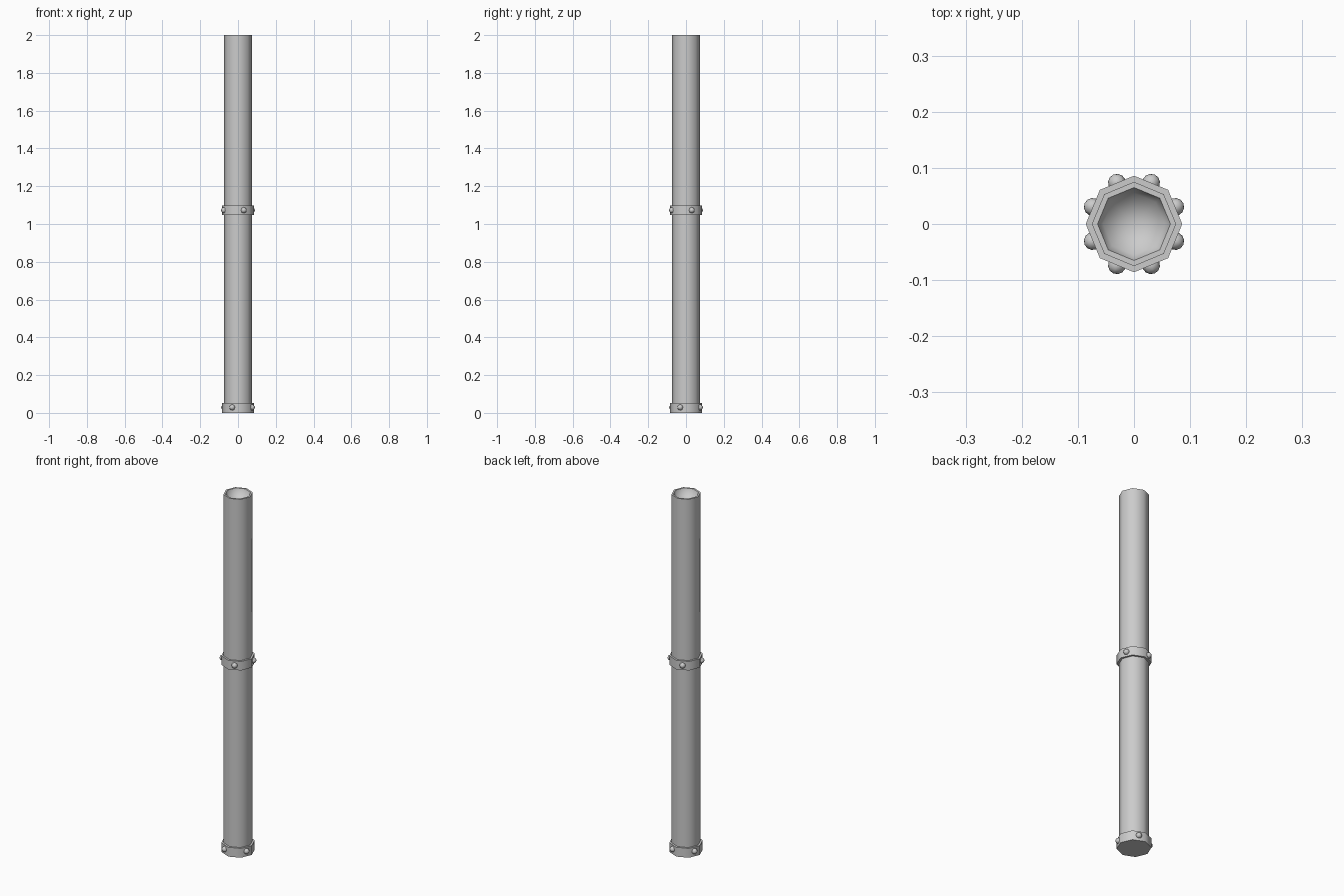
import bpy
from math import cos, sin, pi, radians

if "Cube" in bpy.data.objects:
    bpy.data.objects.remove(bpy.data.objects["Cube"])

SIDES = 8


def finish(obj):
    bpy.ops.object.select_all(action='DESELECT')
    obj.select_set(True)
    bpy.context.view_layer.objects.active = obj
    bpy.ops.object.shade_smooth_by_angle(angle=radians(60))


def lathe(name, profile):
    """Revolve (radius, z) points into an octagonal solid; radius 0 makes a pole."""
    verts, rings, faces = [], [], []
    for r, z in profile:
        n = 1 if r == 0 else SIDES
        start = len(verts)
        verts += [(r * cos(2 * pi * i / SIDES), r * sin(2 * pi * i / SIDES), z) for i in range(n)]
        rings.append([start + i % n for i in range(SIDES)])
    for a, b in zip(rings, rings[1:]):
        for i in range(SIDES):
            j = (i + 1) % SIDES
            quad = [a[i], a[j], b[j], b[i]]
            faces.append(list(dict.fromkeys(quad)))
    mesh = bpy.data.meshes.new(name)
    mesh.from_pydata(verts, [], faces)
    mesh.update()
    obj = bpy.data.objects.new(name, mesh)
    bpy.context.collection.objects.link(obj)
    finish(obj)


# Pipe with a recessed, dished open end
lathe("pipe", [(0, 0.01), (0.075, 0.01), (0.075, 2.0), (0.065, 2.0),
               (0.055, 1.97), (0, 1.95)])

# Collars, each with four rivets on alternate faces
for label, z0, z1, rivet_z, first in (("base", 0, 0.052, 0.029, 22.5),
                                      ("middle", 1.048, 1.098, 1.073, -22.5)):
    lathe(label + "_collar", [(0, z0), (0.086, z0), (0.086, z1), (0, z1)])
    for k in range(4):
        # base rivets sit at -22.5 degrees from each axis, middle ones at +22.5
        a = radians(-first + 90 * k)
        d = 0.086 * cos(pi / SIDES)
        bpy.ops.mesh.primitive_uv_sphere_add(
            segments=8, ring_count=6, radius=0.016,
            location=(d * cos(a), d * sin(a), rivet_z),
            rotation=(0, pi / 2, a))
        rivet = bpy.context.object
        rivet.name = f"{label}_rivet_{k + 1}"
        finish(rivet)
